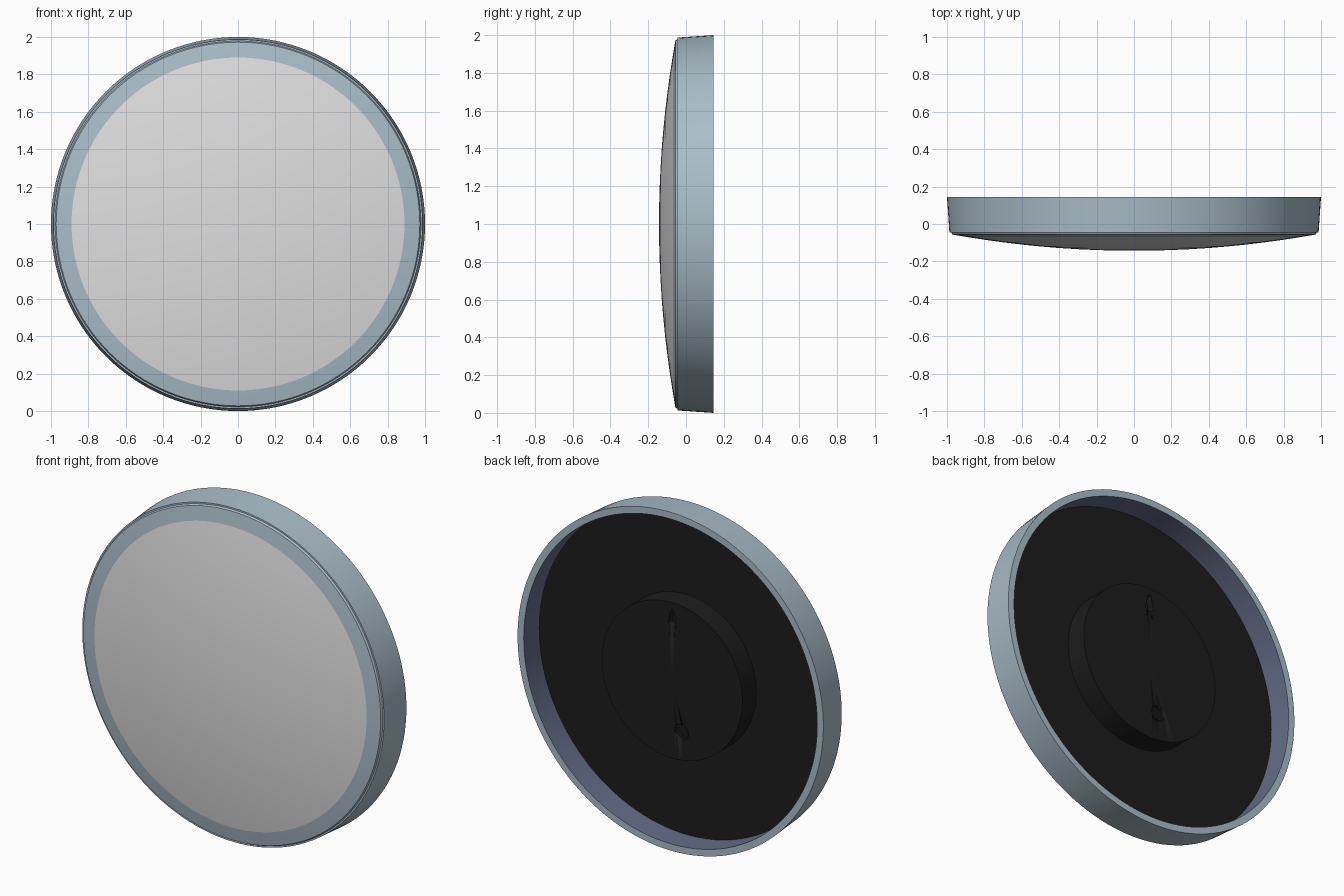
import bpy, bmesh, math
from mathutils import Matrix

if "Cube" in bpy.data.objects:
    bpy.data.objects.remove(bpy.data.objects["Cube"])

CENTRE = Matrix.Translation((0, 0, 1))


def material(name, rgb):
    m = bpy.data.materials.new(name)
    m.diffuse_color = (*rgb, 1)
    m.use_nodes = True
    m.node_tree.nodes["Principled BSDF"].inputs["Base Color"].default_value = m.diffuse_color
    return m


GREY = material("light_grey", (0.74, 0.74, 0.74))
BLUE = material("pale_blue", (0.40, 0.51, 0.58))
INNER = material("slate_blue", (0.13, 0.155, 0.25))
BLACK = material("black", (0.012, 0.012, 0.012))


def finish(bm, name, mats, angle=25):
    bmesh.ops.recalc_face_normals(bm, faces=bm.faces)
    me = bpy.data.meshes.new(name)
    bm.to_mesh(me)
    bm.free()
    ob = bpy.data.objects.new(name, me)
    bpy.context.collection.objects.link(ob)
    for m in mats:
        me.materials.append(m)
    bpy.ops.object.select_all(action='DESELECT')
    bpy.context.view_layer.objects.active = ob
    ob.select_set(True)
    bpy.ops.object.shade_smooth_by_angle(angle=math.radians(angle))
    return ob


def lathe(name, profile, mats, rule=None, closed=False, steps=128):
    """Spin (radius, y) points about the y axis through the centre."""
    bm = bmesh.new()
    vs = [bm.verts.new((r, y, 0)) for r, y in profile]
    pairs = list(zip(vs, vs[1:])) + ([(vs[-1], vs[0])] if closed else [])
    es = [bm.edges.new(p) for p in pairs]
    bmesh.ops.spin(bm, geom=vs + es, cent=(0, 0, 0), axis=(0, 1, 0),
                   angle=math.tau, steps=steps)
    bmesh.ops.remove_doubles(bm, verts=bm.verts, dist=1e-5)
    if rule:
        for f in bm.faces:
            radius = sum(math.hypot(v.co.x, v.co.z) for v in f.verts) / len(f.verts)
            f.material_index = rule(radius, f)
    bm.transform(CENTRE)
    return finish(bm, name, mats)


def prism(name, outline, y0, y1, mats):
    """Extrude an (x, z) outline along y."""
    bm = bmesh.new()
    face = bm.faces.new([bm.verts.new((x, y0, z)) for x, z in outline])
    out = bmesh.ops.extrude_face_region(bm, geom=[face])
    moved = [g for g in out["geom"] if isinstance(g, bmesh.types.BMVert)]
    bmesh.ops.translate(bm, verts=moved, vec=(0, y1 - y0, 0))
    return finish(bm, name, mats)


def arc(cx, cz, r, a0, a1, n):
    return [(cx + r * math.cos(math.radians(a0 + (a1 - a0) * i / n)),
             cz + r * math.sin(math.radians(a0 + (a1 - a0) * i / n)))
            for i in range(n + 1)]


# Domed front: grey centre with a blue border
radii = [0, 0.1, 0.2, 0.3, 0.4, 0.5, 0.6, 0.7, 0.8, 0.89, 0.94, 0.972]
dome = [(r, -0.143 + 0.092 * r * r) for r in radii]
lathe("domed_front", dome + [(0.978, -0.045), (0.978, -0.02), (0, -0.02)],
      [GREY, BLUE], lambda r, f: 0 if r < 0.89 else 1)

# Tapered rim with a darker inside wall
lathe("rim", [(0.97, -0.045), (0.987, -0.045), (1.0, 0.145), (0.96, 0.145), (0.96, -0.03)],
      [BLUE, INNER], lambda r, f: 1 if r < 0.962 else 0, closed=True)

# Recessed back plate
lathe("back_plate", [(0, -0.015), (0.962, -0.015), (0.962, 0.0), (0, 0.0)], [BLACK])

# Round housing in the middle of the back
HUB_Y = 0.13
hub = lathe("back_housing", [(0, -0.01), (0.46, -0.01), (0.46, HUB_Y), (0, HUB_Y)], [BLACK])

# Keyhole slot for hanging and a round socket for the screw
keyhole = arc(0, 1.345, 0.026, 150, 390, 16) + arc(0, 1.41, 0.010, 0, 180, 8)
socket = arc(-0.06, 0.71, 0.045, 0, 345, 23)
for name, outline, depth in (("keyhole_cutter", keyhole, 0.04),
                             ("socket_cutter", socket, 0.02)):
    cutter = prism(name, outline, HUB_Y - depth, HUB_Y + 0.03, [BLACK])
    cutter.hide_render = True
    cutter.hide_viewport = True
    cut = hub.modifiers.new(name, 'BOOLEAN')
    cut.operation = 'DIFFERENCE'
    cut.solver = 'EXACT'
    cut.object = cutter

# Diagonal grip bar inside the socket
a = math.radians(45)
bar = [(-0.06 + u * math.cos(a) - v * math.sin(a), 0.71 + u * math.sin(a) + v * math.cos(a))
       for u, v in ((-0.043, -0.008), (0.043, -0.008), (0.043, 0.008), (-0.043, 0.008))]
prism("grip_bar", bar, HUB_Y - 0.025, HUB_Y - 0.001, [BLACK])
